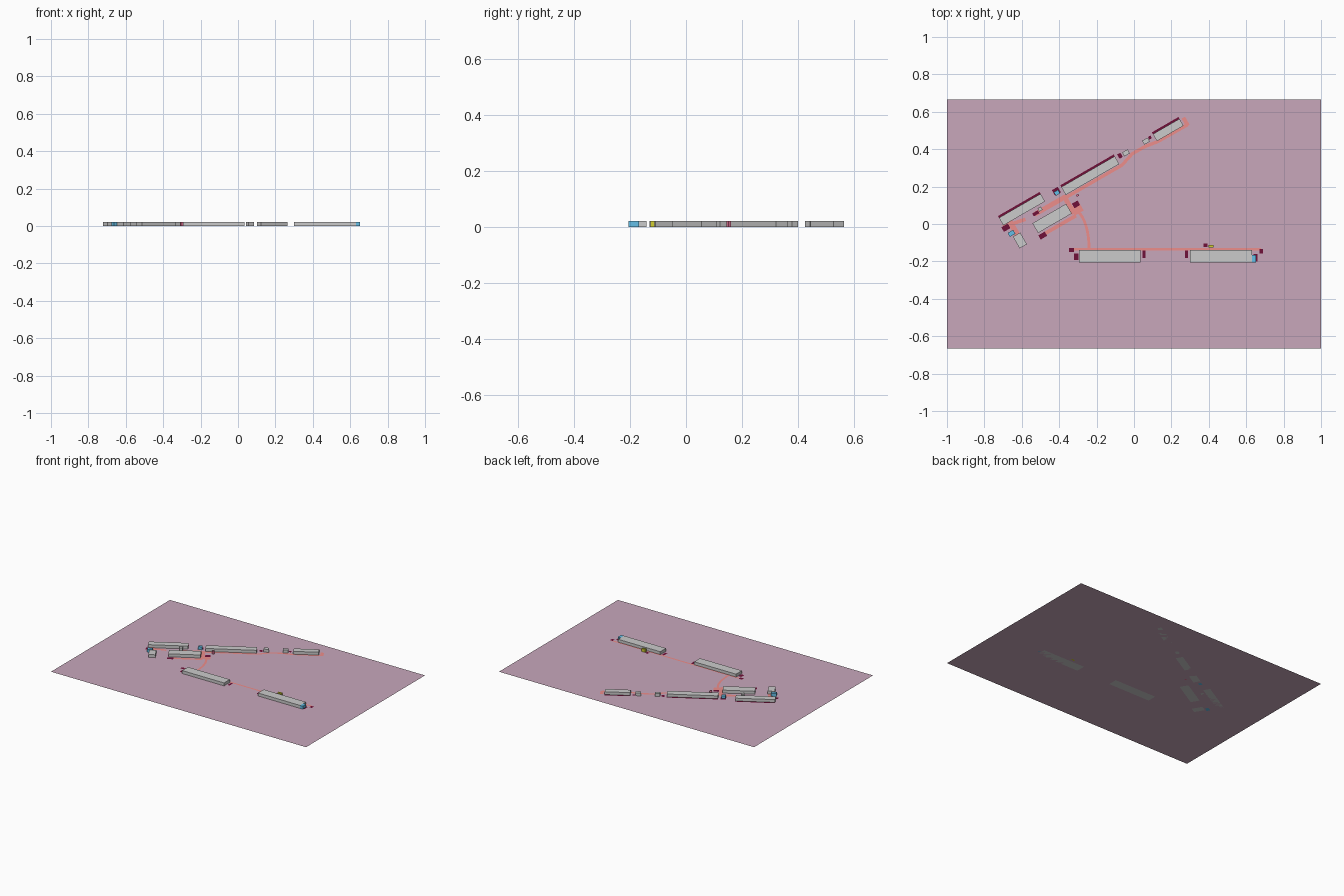
import bpy, bmesh
from math import cos, sin, pi
from mathutils import Matrix, Vector

if "Cube" in bpy.data.objects:
    bpy.data.objects.remove(bpy.data.objects["Cube"])

H = 0.021          # building height
TILT = pi / 6      # direction of the slanted rows


def material(name, rgb):
    m = bpy.data.materials.new(name)
    m.diffuse_color = (*rgb, 1)
    m.use_nodes = True
    m.node_tree.nodes["Principled BSDF"].inputs["Base Color"].default_value = m.diffuse_color
    return m


GROUND = material("ground_mauve", (0.58, 0.39, 0.50))
PATH = material("path_salmon", (0.85, 0.27, 0.26))
CRIMSON = material("crimson", (0.16, 0.005, 0.04))
BLUE = material("light_blue", (0.13, 0.52, 0.80))
YELLOW = material("yellow", (0.65, 0.62, 0.03))
PINK = material("pink", (0.80, 0.18, 0.32))


def finish(name, bm, mat=None):
    me = bpy.data.meshes.new(name)
    bm.to_mesh(me)
    bm.free()
    ob = bpy.data.objects.new(name, me)
    if mat:
        me.materials.append(mat)
    bpy.context.collection.objects.link(ob)
    return ob


def block(name, x, y, length, width, angle=0, cuts=(), mat=None, h=H):
    """Row of boxes along one axis; cuts are fractions of the length."""
    bm = bmesh.new()
    stops = [0, *cuts, 1]
    for a, b in zip(stops, stops[1:]):
        local = Matrix.Translation(((a + b - 1) / 2 * length, 0, h / 2))
        size = Matrix.Diagonal(((b - a) * length, width, h, 1))
        bmesh.ops.create_cube(bm, size=1, matrix=Matrix.Translation((x, y, 0))
                              @ Matrix.Rotation(angle, 4, 'Z') @ local @ size)
    return finish(name, bm, mat)


def ribbon(name, points, width, mat=PATH, z=0.0006):
    """Flat strip following a polyline."""
    bm = bmesh.new()
    pts = [Vector(p) for p in points]
    pairs = []
    for i, p in enumerate(pts):
        d = (pts[min(i + 1, len(pts) - 1)] - pts[max(i - 1, 0)]).normalized()
        n = Vector((-d.y, d.x)) * width / 2
        pairs.append([bm.verts.new((*q, z)) for q in (p - n, p + n)])
    for a, b in zip(pairs, pairs[1:]):
        bm.faces.new((a[0], b[0], b[1], a[1]))
    return finish(name, bm, mat)


def patch(name, x, y, length, width, angle=TILT, mat=CRIMSON, z=0.001):
    d = Vector((cos(angle), sin(angle))) * length / 2
    return ribbon(name, [Vector((x, y)) - d, Vector((x, y)) + d], width, mat, z)


def even(n):
    return [i / n for i in range(1, n)]


# Ground sheet
patch("ground", 0, 0, 2, 1.332, 0, GROUND, 0)

# Slanted terraces with a strip of crimson behind each
rows = [("long_terrace", -0.234, 0.259, 0.33, 0.048, 8),
        ("far_terrace", 0.183, 0.503, 0.164, 0.043, 5),
        ("west_terrace", -0.599, 0.077, 0.257, 0.047, 5)]
for name, x, y, l, w, n in rows:
    block(name, x, y, l, w, TILT, even(n))
    off = w / 2 + 0.004
    patch(name + "_back_strip", x - sin(TILT) * off, y + cos(TILT) * off, l, 0.014)

# Other slanted buildings
block("court_hall", -0.438, 0.030, 0.208, 0.060, TILT, [0.3])
block("west_wing", -0.610, -0.088, 0.072, 0.045, TILT + pi / 2, [0.5])
block("small_house_a", 0.064, 0.443, 0.034, 0.024, TILT)
block("small_house_b", -0.043, 0.380, 0.034, 0.024, TILT)
block("small_house_c", -0.502, 0.080, 0.020, 0.020, TILT)

# South halls
block("south_hall_west", -0.130, -0.1725, 0.328, 0.065, 0, [0.8])
block("south_hall_east", 0.465, -0.1725, 0.330, 0.065, 0, [0.22])

# Coloured huts
block("blue_hut_east", 0.641, -0.186, 0.022, 0.038, 0, mat=BLUE)
block("blue_hut_centre", -0.412, 0.167, 0.026, 0.022, TILT, mat=BLUE)
block("blue_hut_west", -0.655, -0.050, 0.034, 0.024, TILT, mat=BLUE)
block("yellow_hut", 0.412, -0.119, 0.028, 0.014, 0, mat=YELLOW)
block("pink_hut", -0.302, 0.153, 0.014, 0.010, TILT, mat=PINK)

# Salmon paths
ribbon("south_path", [(-0.34, -0.136), (0.68, -0.136)], 0.013)
ribbon("curved_path", [(-0.24 - 0.085 * (1 - cos(t)), -0.135 + 0.21 * sin(t))
                       for t in [i * pi / 20 for i in range(10)]], 0.015)
ribbon("terrace_path", [(-0.364, 0.142), (-0.064, 0.315), (-0.01, 0.375),
                        (0.06, 0.415), (0.128, 0.441), (0.285, 0.53)], 0.018)
ribbon("link_path", [(-0.375, 0.15), (-0.32, 0.055)], 0.026)
ribbon("court_path", [(-0.53, 0.052), (-0.365, 0.147)], 0.026)
ribbon("court_south_path", [(-0.50, -0.065), (-0.31, 0.045)], 0.020)
ribbon("wing_path", [(-0.665, 0.015), (-0.605, -0.089)], 0.030)
ribbon("west_path", [(-0.70, -0.015), (-0.58, 0.025)], 0.020)
patch("plaza", -0.305, 0.080, 0.055, 0.050, mat=PATH, z=0.0008)
patch("far_yard", 0.276, 0.547, 0.022, 0.050, mat=PATH, z=0.0008)

# Crimson yards
for i, (x, y, l, w) in enumerate([
        (-0.310, 0.105, 0.035, 0.028), (-0.488, -0.062, 0.040, 0.026),
        (-0.685, -0.020, 0.040, 0.028), (-0.525, 0.057, 0.034, 0.018),
        (-0.415, 0.175, 0.036, 0.034), (-0.075, 0.365, 0.020, 0.026),
        (0.085, 0.462, 0.016, 0.016)]):
    patch(f"slanted_yard_{i}", x, y, l, w)
for i, (x, y, l, w) in enumerate([
        (0.053, -0.163, 0.016, 0.040), (0.281, -0.163, 0.016, 0.040),
        (-0.335, -0.140, 0.026, 0.022), (-0.310, -0.176, 0.024, 0.034),
        (0.680, -0.146, 0.020, 0.024), (0.650, -0.180, 0.022, 0.040),
        (0.382, -0.113, 0.020, 0.020)]):
    patch(f"south_yard_{i}", x, y, l, w, 0)
